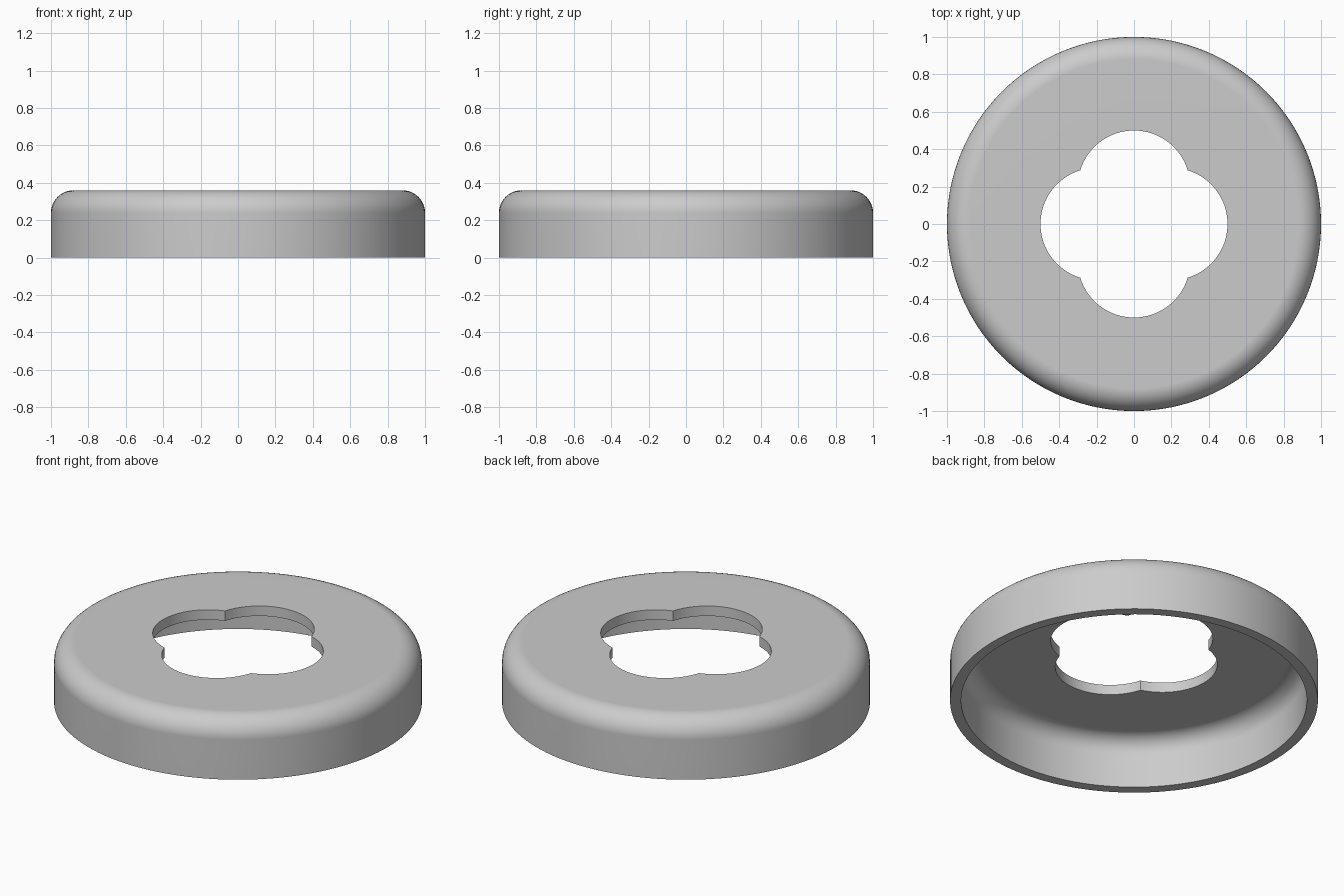
import bpy
import bmesh
from math import sin, cos, pi, sqrt

# Remove the default object
cube = bpy.data.objects.get("Cube")
if cube:
    bpy.data.objects.remove(cube, do_unlink=True)

HEIGHT, WALL = 0.36, 0.06
OUTER_FILLET, INNER_FILLET = 0.12, 0.1
LOBE_OFFSET, LOBE_RADIUS = 0.2, 0.3
STEPS, ARC = 128, 10


def fillet(radius, top, size):
    """Quarter round from a vertical wall to a flat top, as (r, z) points."""
    return [(radius - size + size * cos(a), top - size + size * sin(a))
            for a in (pi / 2 * i / ARC for i in range(ARC + 1))]


def hole_radius(angle):
    """Distance from the axis to the four-lobed opening."""
    phi = (angle + pi / 4) % (pi / 2) - pi / 4
    return (LOBE_OFFSET * cos(phi)
            + sqrt(LOBE_RADIUS ** 2 - (LOBE_OFFSET * sin(phi)) ** 2))


# Cross-section of the shell: outside up to the opening, then back down inside
outside = [(1, 0)] + fillet(1, HEIGHT, OUTER_FILLET)
inside = fillet(1 - WALL, HEIGHT - WALL, INNER_FILLET)[::-1] + [(1 - WALL, 0)]

bm = bmesh.new()
rings = []
for s in range(STEPS):
    angle = 2 * pi * s / STEPS
    edge = hole_radius(angle)
    section = outside + [(edge, HEIGHT), (edge, HEIGHT - WALL)] + inside
    rings.append([bm.verts.new((r * cos(angle), r * sin(angle), z))
                  for r, z in section])

# Skin neighbouring cross-sections
for s, ring in enumerate(rings):
    after = rings[(s + 1) % STEPS]
    for i in range(len(ring)):
        j = (i + 1) % len(ring)
        bm.faces.new((ring[i], after[i], after[j], ring[j]))
bmesh.ops.recalc_face_normals(bm, faces=bm.faces)

mesh = bpy.data.meshes.new("cover_ring")
bm.to_mesh(mesh)
bm.free()
cover = bpy.data.objects.new("cover_ring", mesh)
bpy.context.collection.objects.link(cover)

# Plain grey finish
grey = bpy.data.materials.new("light_grey")
grey.use_nodes = True
colour = (0.6, 0.6, 0.6, 1)
grey.diffuse_color = colour
grey.node_tree.nodes["Principled BSDF"].inputs["Base Color"].default_value = colour
mesh.materials.append(grey)

# Smooth curves with crisp rims, and flats that stay flat
bpy.ops.object.select_all(action="DESELECT")
cover.select_set(True)
bpy.context.view_layer.objects.active = cover
bpy.ops.object.shade_smooth_by_angle(angle=pi / 6)
weighted = cover.modifiers.new("flat_faces", "WEIGHTED_NORMAL")
weighted.keep_sharp = True
